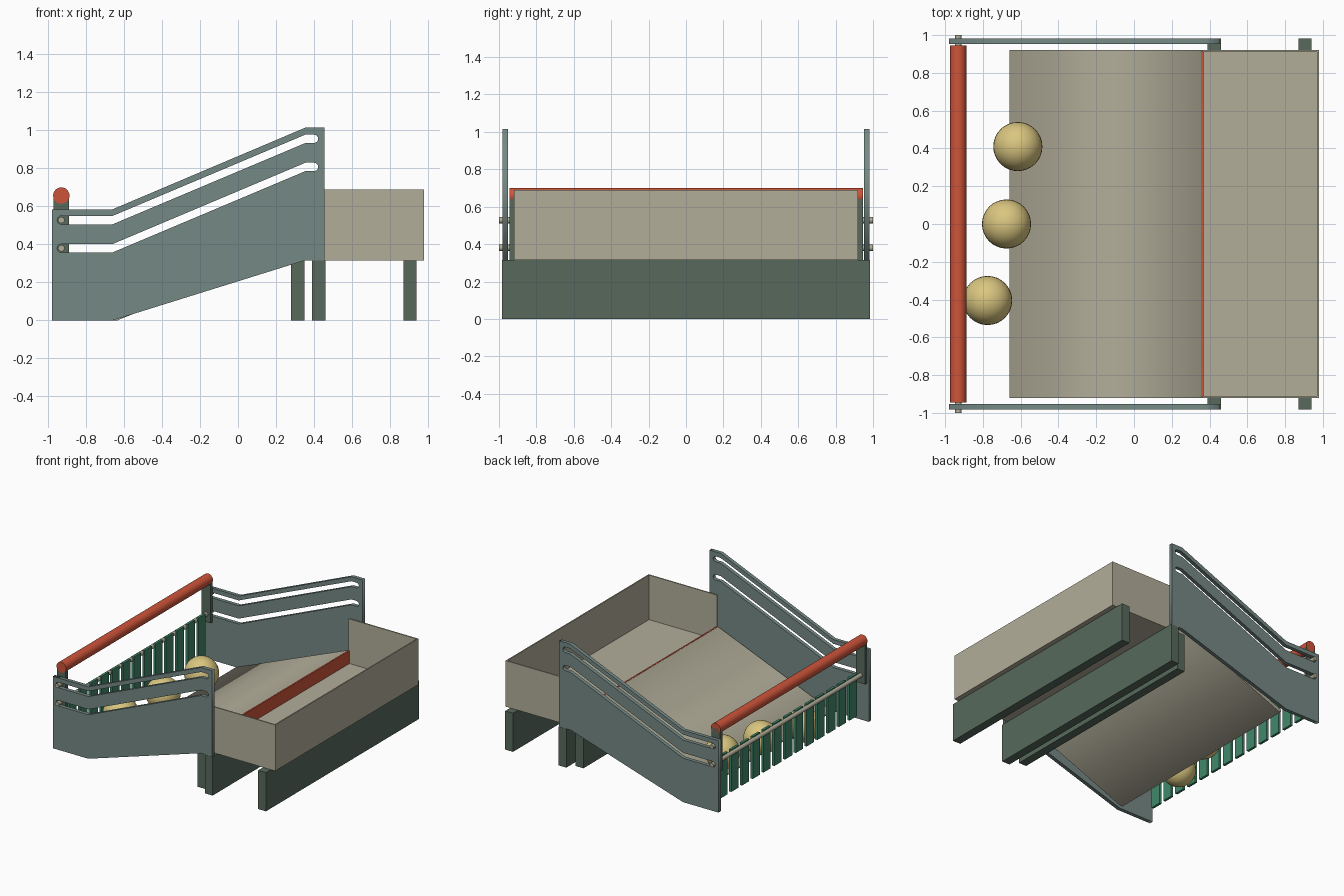
import bpy, math
from mathutils import Vector

cube = bpy.data.objects.get("Cube")
if cube:
    bpy.data.objects.remove(cube, do_unlink=True)


def material(name, r, g, b):
    lin = [((c / 255 + 0.055) / 1.055) ** 2.4 for c in (r, g, b)]
    m = bpy.data.materials.new(name)
    m.use_nodes = True
    m.diffuse_color = (*lin, 1)
    m.node_tree.nodes["Principled BSDF"].inputs["Base Color"].default_value = (*lin, 1)
    return m


GREY = material("grey green panel", 117, 137, 133)
BEAM = material("dark green beam", 87, 105, 92)
BEIGE = material("beige", 178, 174, 154)
RED = material("brick red", 206, 84, 58)
YELLOW = material("sand yellow", 218, 198, 128)
GREEN = material("slat green", 64, 136, 107)


def finish(ob, name, mat, smooth=False):
    ob.name = name
    ob.data.name = name
    ob.data.materials.clear()
    ob.data.materials.append(mat)
    if smooth:
        bpy.ops.object.shade_smooth_by_angle(angle=math.radians(40))
    return ob


def box(name, mat, x, y, z):
    """Box from its (min, max) range on each axis."""
    bpy.ops.mesh.primitive_cube_add(size=1)
    ob = bpy.context.object
    lo, hi = Vector((x[0], y[0], z[0])), Vector((x[1], y[1], z[1]))
    for v in ob.data.vertices:
        v.co = (lo + hi) / 2 + v.co * (hi - lo)
    return finish(ob, name, mat)


def rod(name, mat, x, z, radius, y0, y1, sides=24):
    bpy.ops.mesh.primitive_cylinder_add(
        vertices=sides, radius=radius, depth=abs(y1 - y0),
        location=(x, (y0 + y1) / 2, z), rotation=(math.pi / 2, 0, 0))
    return finish(bpy.context.object, name, mat, True)


def plate(name, mat, loops, y, thickness):
    """Flat plate in the xz plane; loops after the first are holes."""
    cu = bpy.data.curves.new(name, 'CURVE')
    cu.dimensions = '2D'
    cu.fill_mode = 'BOTH'
    cu.extrude = thickness / 2
    for loop in loops:
        sp = cu.splines.new('POLY')
        sp.points.add(len(loop) - 1)
        for p, (px, pz) in zip(sp.points, loop):
            p.co = (px, pz, 0, 1)
        sp.use_cyclic_u = True
    tmp = bpy.data.objects.new(name + "_curve", cu)
    bpy.context.collection.objects.link(tmp)
    bpy.context.view_layer.update()
    deps = bpy.context.evaluated_depsgraph_get()
    mesh = bpy.data.meshes.new_from_object(tmp.evaluated_get(deps))
    bpy.data.objects.remove(tmp, do_unlink=True)
    ob = bpy.data.objects.new(name, mesh)
    bpy.context.collection.objects.link(ob)
    ob.location.y = y
    ob.rotation_euler.x = math.pi / 2
    return finish(ob, name, mat)


def slot(z, r=0.022):
    """Bent guide slot with rounded ends."""
    path = [(-0.93, z), (-0.66, z), (0.355, z + 0.428), (0.4, z + 0.428)]

    def cap(c, start):
        return [(c[0] + r * math.cos(start + i * math.pi / 8),
                 c[1] + r * math.sin(start + i * math.pi / 8)) for i in range(9)]
    lower = [(px, pz - r) for px, pz in path[1:3]]
    upper = [(px, pz + r) for px, pz in path[2:0:-1]]
    return lower + cap(path[3], -math.pi / 2) + upper + cap(path[0], math.pi / 2)


# Slotted side panels, gate posts and guide pins
outline = [(-0.98, 0), (-0.66, 0), (0.35, 0.315), (0.455, 0.315), (0.455, 1.015),
           (0.355, 1.015), (-0.66, 0.585), (-0.98, 0.585)]
GATE_X = -0.93
for side, s in (("left", 1), ("right", -1)):
    tag = "back" if s > 0 else "front"
    plate(tag + "_side_panel", GREY, [outline, slot(0.38), slot(0.528)], s * 0.967, 0.03)
    ys = sorted((s * 0.918, s * 0.945))
    box(tag + "_gate_post", BEAM, (-0.97, -0.89), ys, (0.315, 0.66))
    rod(tag + "_upper_pin", BEIGE, GATE_X, 0.528, 0.017, s * 0.92, s * 1.0, 16)

# Gate roller, hanging rod and slats
rod("gate_roller", RED, GATE_X, 0.657, 0.043, -0.945, 0.945, 32)
rod("slat_rod", BEIGE, GATE_X, 0.38, 0.017, -1, 1, 16)
COUNT = 13
pitch = 1.8 / COUNT
for i in range(COUNT):
    y = -0.9 + pitch * (i + 0.5)
    box(f"gate_slat_{i + 1}", GREEN, (-0.925, -0.905), (y - 0.046, y + 0.046), (0.06, 0.405))

# Sloping ramp and the red step at its top
ramp = [(-0.66, 0), (-0.635, 0), (0.355, 0.402), (0.355, 0.43), (-0.66, 0.02)]
plate("ramp", BEIGE, [ramp], 0, 1.84)
box("ramp_step", RED, (0.355, 0.367), (-0.915, 0.915), (0.318, 0.432))

# Open tray
box("tray_floor", BEIGE, (0.355, 0.98), (-0.92, 0.92), (0.315, 0.327))
box("tray_end_wall", BEIGE, (0.97, 0.98), (-0.92, 0.92), (0.315, 0.69))
box("tray_front_wall", BEIGE, (0.36, 0.98), (-0.92, -0.91), (0.315, 0.69))
box("tray_back_wall", BEIGE, (0.36, 0.98), (0.91, 0.92), (0.315, 0.69))

# Support beams
for name, x0, half in (("inner_beam", 0.28, 0.92), ("middle_beam", 0.39, 0.983),
                       ("outer_beam", 0.87, 0.983)):
    box(name, BEAM, (x0, x0 + 0.07), (-half, half), (0, 0.315))

# Balls at the foot of the ramp
for i, pos in enumerate([(-0.615, 0.41, 0.178), (-0.675, 0, 0.154), (-0.775, -0.405, 0.13)]):
    bpy.ops.mesh.primitive_uv_sphere_add(segments=32, ring_count=16, radius=0.13, location=pos)
    finish(bpy.context.object, f"ball_{i + 1}", YELLOW, True)
